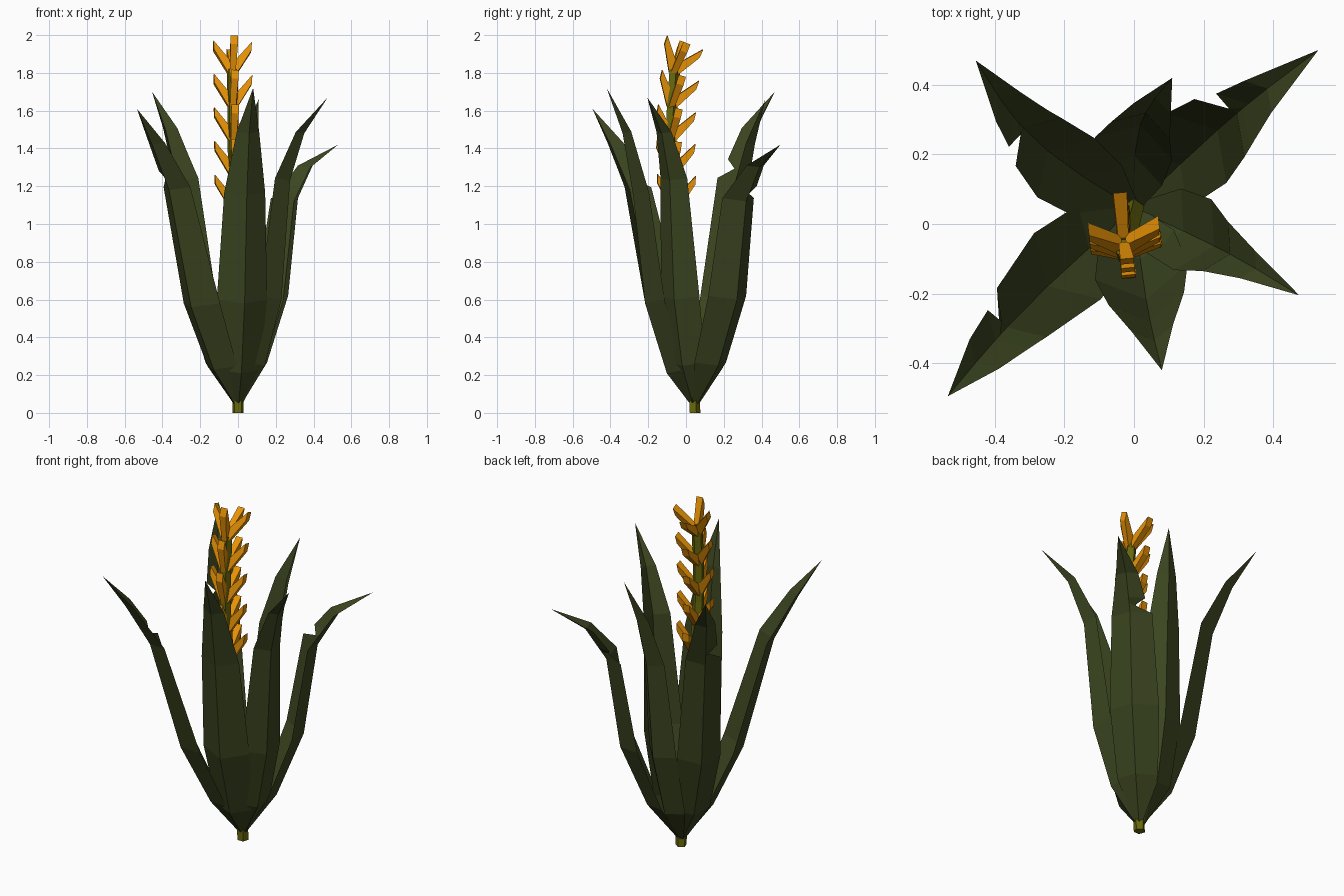
import bpy, bmesh, math
from mathutils import Vector, Matrix

cube = bpy.data.objects.get("Cube")
if cube:
    bpy.data.objects.remove(cube, do_unlink=True)


def material(name, rgb):
    mat = bpy.data.materials.new(name)
    mat.use_nodes = True
    colour = (*rgb, 1)
    mat.diffuse_color = colour
    bsdf = mat.node_tree.nodes["Principled BSDF"]
    bsdf.inputs["Base Color"].default_value = colour
    bsdf.inputs["Roughness"].default_value = 0.9
    return mat


leaf_green = material("leaf green", (0.043, 0.058, 0.014))
stem_olive = material("stem olive", (0.14, 0.14, 0.004))
flower_orange = material("flower orange", (0.8, 0.29, 0.002))


def finish(bm, name, mat):
    mesh = bpy.data.meshes.new(name)
    bm.to_mesh(mesh)
    bm.free()
    mesh.materials.append(mat)
    obj = bpy.data.objects.new(name, mesh)
    bpy.context.collection.objects.link(obj)
    return obj


def bridge(bm, low, high, closed):
    """Join two rows of vertices with quads."""
    count = len(low)
    for i in range(count if closed else count - 1):
        j = (i + 1) % count
        bm.faces.new((low[i], low[j], high[j], high[i]))


ROOT = Vector((0, 0.045, 0))


def leaf(name, tip, rows, sweep=0, notch=0):
    """Folded blade: rows of (distance out, height, half width) ending in a tip.
    sweep bows it sideways, notch tears one edge (+1 or -1) above the third row."""
    tip = Vector(tip)
    out = Vector((tip.x - ROOT.x, tip.y - ROOT.y, 0))
    reach = out.length
    out.normalize()
    side = Vector((-out.y, out.x, 0))
    # Each row becomes (distance, height, left width, right width)
    spans = [(0.012, 0.04, 0.022, 0.022)] + [(d, h, w, w) for d, h, w in rows]
    if notch:
        (d, h, w), (d2, h2, w2) = rows[2:4]
        for step, scale in ((0.22, 0.25), (0.38, 0.9)):
            whole = w + (w2 - w) * step
            torn = whole * scale
            spans.insert(-1, (d + (d2 - d) * step, h + (h2 - h) * step,
                              torn if notch > 0 else whole,
                              torn if notch < 0 else whole))
    bm = bmesh.new()
    previous = None
    for distance, height, left, right in spans:
        bow = sweep * math.sin(math.pi * distance / reach)
        centre = ROOT + out * distance + side * bow + Vector((0, 0, height))
        edges = [centre + side * s * w - out * w * 0.35 + Vector((0, 0, w * 0.15))
                 for s, w in ((-1, right), (1, left))]
        midrib = centre + out * max(left, right) * 0.25
        row = [bm.verts.new(p) for p in (edges[0], midrib, edges[1])]
        if previous:
            bridge(bm, previous, row, False)
        previous = row
    end = bm.verts.new(tip)
    for a, b in zip(previous, previous[1:]):
        bm.faces.new((a, b, end))
    return finish(bm, name, leaf_green)


# Six leaves around the stalk
leaf("front_right_leaf", (-0.535, -0.495, 1.61),
     [(0.145, 0.23, 0.11), (0.3, 0.56, 0.135), (0.475, 1.18, 0.1), (0.62, 1.42, 0.06)],
     sweep=-0.02, notch=-1)
leaf("front_leaf", (0.08, -0.42, 1.72),
     [(0.12, 0.21, 0.11), (0.23, 0.58, 0.135), (0.3, 1.15, 0.11), (0.37, 1.48, 0.06)],
     sweep=-0.01)
leaf("front_left_leaf", (0.475, -0.205, 1.67),
     [(0.13, 0.25, 0.105), (0.225, 0.6, 0.115), (0.285, 1.23, 0.08), (0.38, 1.48, 0.045)],
     sweep=0.012)
leaf("back_left_leaf", (0.53, 0.5, 1.42),
     [(0.155, 0.25, 0.11), (0.295, 0.6, 0.132), (0.375, 1.12, 0.11), (0.5, 1.3, 0.06)],
     sweep=0.015, notch=1)
leaf("back_leaf", (0.11, 0.42, 1.66),
     [(0.12, 0.24, 0.1), (0.205, 0.6, 0.115), (0.25, 1.15, 0.088), (0.31, 1.42, 0.055)],
     sweep=0.05)
leaf("back_right_leaf", (-0.455, 0.47, 1.7),
     [(0.145, 0.25, 0.1), (0.265, 0.6, 0.118), (0.365, 1.23, 0.095), (0.48, 1.5, 0.055)],
     sweep=0.05, notch=1)

# Gently curved five-sided stem
STEM = [Vector(p) for p in ((0, 0.045, 0), (0, 0.042, 0.1), (-0.01, 0, 0.6),
                            (-0.022, -0.058, 1.1), (-0.025, -0.082, 1.4),
                            (-0.027, -0.077, 1.6), (-0.03, -0.062, 1.82))]
bm = bmesh.new()
rings = []
for p in STEM:
    rings.append([bm.verts.new(p + Vector((math.cos(a), math.sin(a), 0)) * 0.031)
                  for a in (math.tau * k / 5 + math.pi / 2 for k in range(5))])
for low, high in zip(rings, rings[1:]):
    bridge(bm, low, high, True)
bm.faces.new(rings[0][::-1])
bm.faces.new(rings[-1])
finish(bm, "stem", stem_olive)


def stem_point(z):
    for a, b in zip(STEM, STEM[1:]):
        if z <= b.z:
            return a.lerp(b, (z - a.z) / (b.z - a.z))
    return STEM[-1]


# Whorls of four chunky wedge-shaped petals with upright cut ends
# Petal corners are (radius, half width, height) from upper to lower side
BOTTOM = ((0.006, 0.015, 0.045), (0.022, 0.015, -0.02))
TOP = ((0.102, 0.02, 0.16), (0.1, 0.02, 0.112))
for level in range(5):
    z = 1.1 + 0.178 * level
    bm = bmesh.new()
    lean = Matrix.Rotation(-0.08 * level - 0.05, 4, "X")
    for k in range(4):
        place = (Matrix.Translation(stem_point(z)) @ lean
                 @ Matrix.Rotation(math.tau * k / 4 + 0.1, 4, "Z"))
        loops = []
        for upper, lower in (BOTTOM, TOP):
            corners = [(upper, -1), (lower, -1), (lower, 1), (upper, 1)]
            loops.append([bm.verts.new(place @ Vector((c[0], s * c[1], c[2])))
                          for c, s in corners])
        bridge(bm, loops[0], loops[1], True)
        bm.faces.new(loops[0][::-1])
        bm.faces.new(loops[1])
    bmesh.ops.recalc_face_normals(bm, faces=bm.faces)
    finish(bm, f"petal_whorl_{level + 1}", flower_orange)
